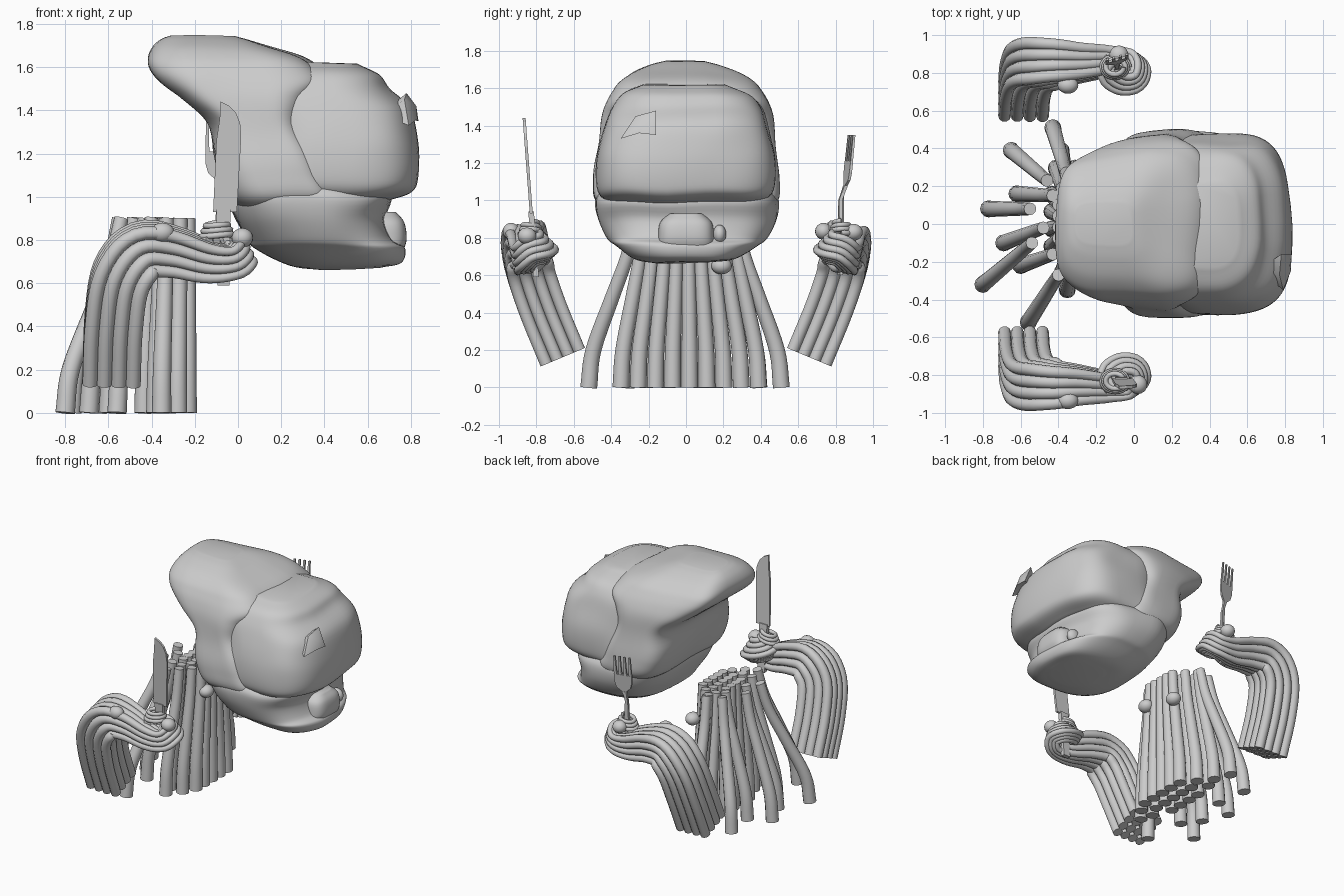
import bpy, bmesh, math
from mathutils import Vector, noise

if "Cube" in bpy.data.objects:
    bpy.data.objects.remove(bpy.data.objects["Cube"])

GREY = bpy.data.materials.new("plain_grey")
GREY.use_nodes = True
GREY.diffuse_color = (0.6, 0.6, 0.6, 1)
GREY.node_tree.nodes["Principled BSDF"].inputs["Base Color"].default_value = (0.6, 0.6, 0.6, 1)


def add_mesh(name, bm, smooth=True):
    bmesh.ops.recalc_face_normals(bm, faces=bm.faces)
    mesh = bpy.data.meshes.new(name)
    bm.to_mesh(mesh)
    bm.free()
    mesh.materials.append(GREY)
    ob = bpy.data.objects.new(name, mesh)
    bpy.context.collection.objects.link(ob)
    if smooth:
        bpy.ops.object.select_all(action='DESELECT')
        ob.select_set(True)
        bpy.context.view_layer.objects.active = ob
        bpy.ops.object.shade_smooth_by_angle(angle=math.radians(60))
    return ob


def resample(points, steps):
    """Catmull-Rom curve through points of any dimension."""
    p = [Vector(q) for q in points]
    p = [2 * p[0] - p[1]] + p + [2 * p[-1] - p[-2]]
    out = []
    for i in range(1, len(p) - 2):
        a, b, c, d = p[i - 1:i + 3]
        for k in range(steps):
            t = k / steps
            out.append(0.5 * (2 * b + (c - a) * t + (2 * a - 5 * b + 4 * c - d) * t * t
                              + (3 * b - a - 3 * c + d) * t ** 3))
    return out + [p[-2]]


def frames(path, start):
    """Parallel-transported side vectors along a path."""
    u, out = Vector(start), []
    for i in range(len(path)):
        t = (path[min(i + 1, len(path) - 1)] - path[max(i - 1, 0)]).normalized()
        u = (u - t * u.dot(t)).normalized()
        out.append((u, t.cross(u)))
    return out


def skin(bm, rings):
    rows = [[bm.verts.new(c) for c in r] for r in rings]
    n = len(rows[0])
    for a, b in zip(rows, rows[1:]):
        for i in range(n):
            bm.faces.new((a[i], a[(i + 1) % n], b[(i + 1) % n], b[i]))
    bm.faces.new(rows[0])
    bm.faces.new(rows[-1])


def tube(bm, path, radii, sides=10):
    rings = []
    for p, r, (u, v) in zip(path, radii, frames(path, (-1, 0.01, 0.02))):
        turn = [math.tau * k / sides for k in range(sides)]
        rings.append([p + r * (math.cos(a) * u + math.sin(a) * v) for a in turn])
    skin(bm, rings)


def ball(name, centre, size):
    bm = bmesh.new()
    bmesh.ops.create_uvsphere(bm, u_segments=20, v_segments=12, radius=1)
    for v in bm.verts:
        v.co = Vector(centre) + v.co * Vector(size)
    return add_mesh(name, bm)


def lump(name, levels, power, taper=0.0, rough=0.024):
    """Boxy loft from levels of (height, back x, front x, half width)."""
    bm, rings, sides = bmesh.new(), [], 64
    for z, back, front, half in resample(levels, 5):
        ring = []
        for k in range(sides):
            c, s = math.cos(math.tau * k / sides), math.sin(math.tau * k / sides)
            x = (back + front) / 2 + (front - back) / 2 * math.copysign(abs(c) ** (2 / power), c)
            y = half * math.copysign(abs(s) ** (2 / power), s) * (1 + taper * (x - 0.3))
            q = Vector((x, y, z))
            q += rough * noise.noise_vector(q * 3.5) * Vector((1, 1, 0.5))
            ring.append(q)
        rings.append(ring)
    skin(bm, rings)
    return add_mesh(name, bm)


# Head: swept-back hood with slanted rim, face and lower jaw
lump("hood", [(0.94, 0.02, 0.36, 0.42), (1.0, -0.05, 0.46, 0.49), (1.1, -0.09, 0.42, 0.505),
              (1.2, -0.11, 0.37, 0.505), (1.34, -0.13, 0.29, 0.485), (1.45, -0.26, 0.33, 0.465),
              (1.53, -0.36, 0.4, 0.435), (1.59, -0.41, 0.37, 0.4), (1.64, -0.42, 0.3, 0.36),
              (1.69, -0.395, 0.16, 0.29), (1.725, -0.35, 0.05, 0.2), (1.742, -0.3, -0.02, 0.12)], 4.2, 0.17)
lump("face", [(0.99, 0.1, 0.7, 0.4), (1.03, 0.05, 0.8, 0.46), (1.1, 0.05, 0.83, 0.48),
              (1.25, 0.05, 0.835, 0.475), (1.4, 0.05, 0.8, 0.44), (1.5, 0.05, 0.7, 0.4),
              (1.57, 0.1, 0.65, 0.34), (1.62, 0.2, 0.55, 0.22)], 3.1)
lump("jaw", [(0.67, 0.38, 0.66, 0.15), (0.69, 0.24, 0.75, 0.27), (0.76, 0.08, 0.765, 0.38),
             (0.8, 0.04, 0.71, 0.43), (0.9, -0.02, 0.68, 0.48), (1.0, -0.05, 0.7, 0.49),
             (1.06, 0.0, 0.6, 0.45)], 2.8)
lump("tongue", [(0.74, 0.5, 0.76, 0.15), (0.8, 0.5, 0.78, 0.15), (0.88, 0.5, 0.77, 0.14),
                (0.93, 0.5, 0.73, 0.09)], 3.5, 0, 0)
ball("mouth_pea", (0.69, 0.18, 0.82), (0.05, 0.035, 0.05))

# Raised leaf-shaped eyelid
bm = bmesh.new()
rim = [(0.79, -0.35, 1.33), (0.83, -0.25, 1.36), (0.835, -0.16, 1.35), (0.78, -0.16, 1.48), (0.77, -0.27, 1.45)]
lid = [bm.verts.new(c) for c in rim]
top, back = bm.verts.new((0.825, -0.22, 1.42)), bm.verts.new((0.66, -0.24, 1.38))
for a, b in zip(lid, lid[1:] + lid[:1]):
    bm.faces.new((a, b, top))
    bm.faces.new((b, a, back))
add_mesh("eyelid", bm)

# Body: skirt of noodles, each from a spread foot to a gathered top
feet = [((-0.43, 0.51), (-0.36, 0.27)), ((-0.65, 0.39), (-0.46, 0.23)), ((-0.77, 0.08), (-0.55, 0.08)),
        ((-0.62, 0.16), (-0.43, 0.15)), ((-0.69, -0.1), (-0.48, -0.02)), ((-0.8, -0.32), (-0.54, -0.1)),
        ((-0.56, -0.52), (-0.4, -0.27)), ((-0.6, -0.22), (-0.43, -0.16))]
for depth, count in ((0, 9), (0.1, 7), (0.2, 4)):
    for k in range(count):
        y = (k - (count - 1) / 2) * 0.092 + 0.02
        x = -0.235 - depth - max(0, abs(y) - 0.2) * 0.8
        feet.append(((x, y), (x * 0.85 - 0.03, y * 0.64)))
bm = bmesh.new()
for foot, tip in feet:
    foot, tip = Vector(foot), Vector(tip)
    knots = [(*foot.lerp(tip, f), z) for f, z in ((0, 0), (0.1, 0.2), (0.5, 0.48), (0.82, 0.7), (1, 0.9))]
    path = resample(knots, 5)
    tube(bm, path, [0.045 - 0.012 * p.z / 0.9 for p in path], 12)
add_mesh("body_noodles", bm)
ball("body_pea_left", (-0.19, 0.19, 0.65), (0.05, 0.055, 0.045))
ball("body_pea_right", (-0.19, -0.1, 0.72), (0.05, 0.055, 0.045))

# Arms: noodle bundles that bend at the elbow and curl round the cutlery
ARM = [(-0.585, 0.66, 0.165), (-0.575, 0.765, 0.42), (-0.54, 0.835, 0.63), (-0.44, 0.85, 0.75),
       (-0.3, 0.85, 0.745), (-0.14, 0.86, 0.7), (-0.03, 0.87, 0.695), (0.015, 0.83, 0.73),
       (0.0, 0.775, 0.745), (-0.06, 0.765, 0.76), (-0.11, 0.8, 0.78), (-0.08, 0.845, 0.79)]
for side, label in ((-1, "right"), (1, "left")):
    centre = resample([(x, y * side, z) for x, y, z in ARM], 5)
    last = len(centre) - 1
    axes = frames(centre, (-1, 0, 0))
    squeeze = [min(1, max(0, (i / last - 0.24) / 0.3)) for i in range(last + 1)]
    bm = bmesh.new()
    for a in range(4):
        for b in range(4):
            du, dv = (a - 1.5) * 0.067, (b - 1.5) * 0.064
            path = [c + u * du * (1 - 0.42 * s) + v * dv * (1 - 0.65 * s)
                    for c, (u, v), s in zip(centre, axes, squeeze)]
            tube(bm, path, [0.034 - 0.014 * s for s in squeeze])
    # Thin wrap around the handle
    coil = []
    for k in range(61):
        ang, r = math.tau * k / 20, 0.075 - 0.03 * k / 60
        coil.append(Vector((-0.1 + r * math.cos(ang), side * (0.83 + r * 0.8 * math.sin(ang)),
                            0.815 + 0.07 * k / 60 + 0.15 * r * math.cos(ang))))
    tube(bm, coil, [0.014] * len(coil), 8)
    add_mesh(label + "_arm_noodles", bm)
ball("right_elbow_pea", (-0.35, -0.935, 0.835), (0.055, 0.045, 0.045))
ball("right_hand_pea", (0.02, -0.85, 0.81), (0.05, 0.05, 0.045))
ball("left_elbow_pea", (-0.35, 0.735, 0.835), (0.055, 0.045, 0.045))
ball("left_hand_pea", (-0.08, 0.895, 0.83), (0.05, 0.05, 0.045))


def plate(name, outline, depth, place):
    """Flat outline of (across, up) points, thickened and mapped by place."""
    bm = bmesh.new()
    skin(bm, [[place(x, d, z) for x, z in outline] for d in (-depth / 2, depth / 2)])
    return add_mesh(name, bm, False)


# Knife leaning slightly outward
def knife_place(x, d, z):
    return Vector((x, -0.825 - 0.075 * (z - 0.9) + d, z))


blade = [(-0.115, 0.93), (-0.005, 0.93), (0.015, 1.28), (0.01, 1.34), (-0.01, 1.39), (-0.04, 1.42),
         (-0.08, 1.44), (-0.085, 1.36), (-0.1, 1.26)]
plate("knife_blade", blade, 0.016, knife_place)
plate("knife_handle", [(-0.095, 0.59), (-0.04, 0.59), (-0.035, 0.94), (-0.1, 0.94)], 0.03, knife_place)


# Fork with a bent neck, turned a little about the vertical
def fork_place(x, d, z):
    bend = min(1, max(0, (z - 1.0) / 0.1))
    y = 0.825 + 0.035 * bend + 0.1 * max(0, z - 1.1) + d
    return Vector((-0.09 + x * 0.96, y + x * 0.25, z))


stem = [(-0.016, 1.08), (-0.01, 1.04), (-0.01, 1.0), (-0.014, 0.9), (-0.025, 0.6),
        (0.025, 0.6), (0.014, 0.9), (0.01, 1.0), (0.01, 1.04), (0.016, 1.08)]
plate("fork_stem", stem, 0.018, fork_place)
plate("fork_palm", [(-0.016, 1.08), (0.016, 1.08), (0.05, 1.11), (0.062, 1.15), (0.064, 1.21),
                    (-0.064, 1.21), (-0.062, 1.15), (-0.05, 1.11)], 0.014, fork_place)
for k in range(4):
    x = (k - 1.5) * 0.036
    plate("fork_tine_%d" % (k + 1), [(x - 0.01, 1.2), (x + 0.01, 1.2), (x + 0.006, 1.35), (x - 0.006, 1.35)],
          0.012, fork_place)
